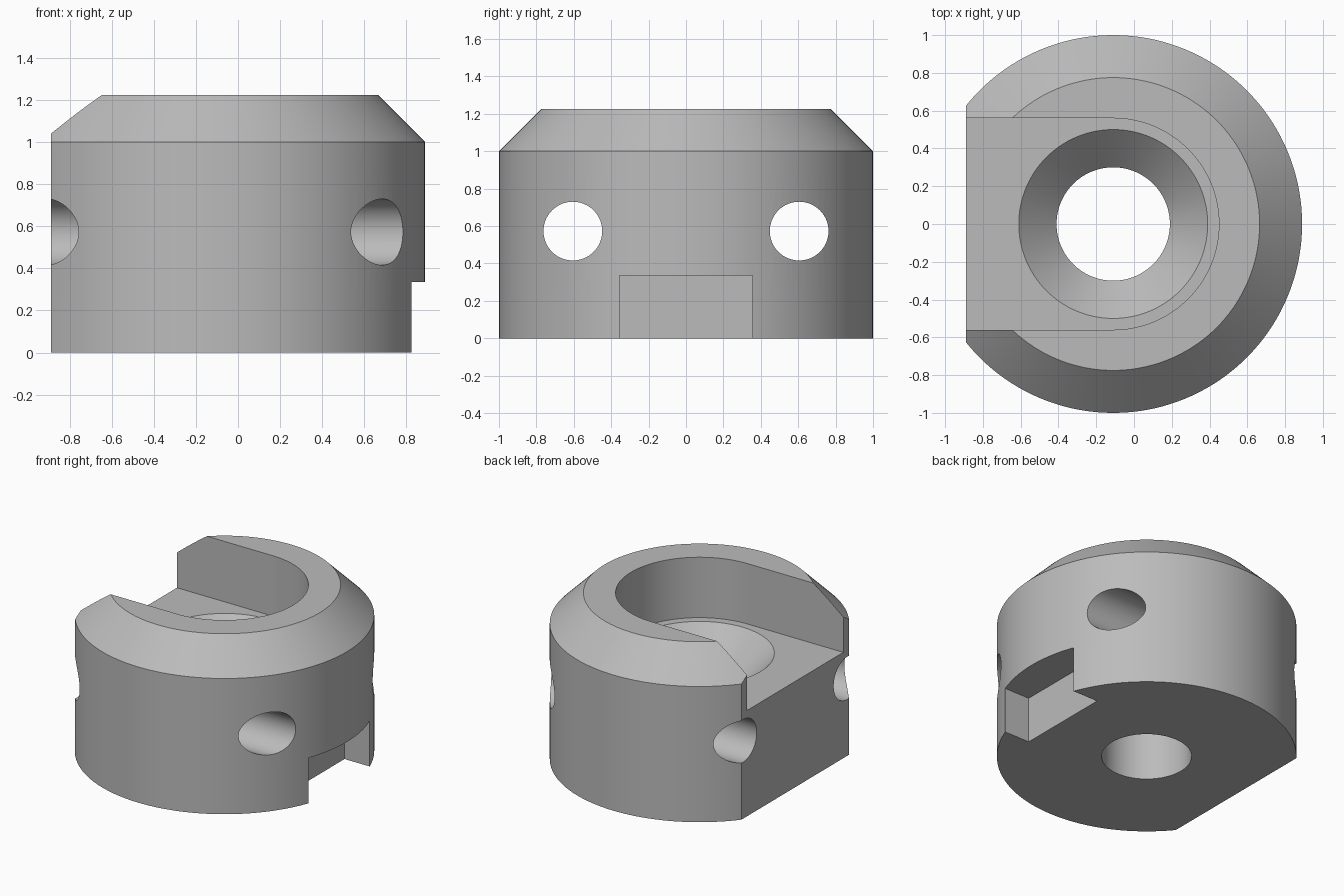
import bpy
import bmesh
from math import cos, sin, pi
from mathutils import Matrix, Vector

AXIS_X = -0.11      # centre of the round body
FLAT_X = -0.89      # flat side
SEGMENTS = 144

default = bpy.data.objects.get("Cube")
if default:
    bpy.data.objects.remove(default, do_unlink=True)

grey = bpy.data.materials.new("plain grey")
grey.use_nodes = True
colour = (0.5, 0.5, 0.5, 1)
grey.diffuse_color = colour
grey.node_tree.nodes["Principled BSDF"].inputs["Base Color"].default_value = colour


def make_object(name, bm):
    bmesh.ops.recalc_face_normals(bm, faces=bm.faces)
    mesh = bpy.data.meshes.new(name)
    bm.to_mesh(mesh)
    bm.free()
    mesh.materials.append(grey)
    obj = bpy.data.objects.new(name, mesh)
    bpy.context.collection.objects.link(obj)
    return obj


def turned(name, profile):
    """Closed solid turned about the body axis from (radius, height) points."""
    bm = bmesh.new()
    angles = [2 * pi * i / SEGMENTS for i in range(SEGMENTS)]
    rings = [[bm.verts.new((AXIS_X + r * cos(a), r * sin(a), z)) for a in angles]
             for r, z in profile]
    for low, high in zip(rings, rings[1:]):
        for i in range(SEGMENTS):
            j = (i + 1) % SEGMENTS
            bm.faces.new((low[i], low[j], high[j], high[i]))
    bm.faces.new(rings[0])
    bm.faces.new(rings[-1])
    return make_object(name, bm)


def block(name, low, high):
    low, high = Vector(low), Vector(high)
    bm = bmesh.new()
    bmesh.ops.create_cube(bm, size=1, matrix=Matrix.Translation((low + high) / 2)
                          @ Matrix.Diagonal((high - low).to_4d()))
    return make_object(name, bm)


def slot(name, radius, floor, top):
    """Open-ended slot with a round inner end."""
    bm = bmesh.new()
    points = [(-2, -radius)]
    for i in range(73):
        a = pi * (i / 72 - 0.5)
        points.append((AXIS_X + radius * cos(a), radius * sin(a)))
    points.append((-2, radius))
    face = bm.faces.new([bm.verts.new((x, y, floor)) for x, y in points])
    side = bmesh.ops.extrude_face_region(bm, geom=[face])
    verts = [v for v in side["geom"] if isinstance(v, bmesh.types.BMVert)]
    bmesh.ops.translate(bm, verts=verts, vec=(0, 0, top - floor))
    return make_object(name, bm)


def cross_hole(name, y, z, radius):
    bm = bmesh.new()
    bmesh.ops.create_cone(bm, cap_ends=True, segments=64, radius1=radius,
                          radius2=radius, depth=4,
                          matrix=Matrix.Translation((0, y, z)) @ Matrix.Rotation(pi / 2, 4, "Y"))
    return make_object(name, bm)


# Round body with chamfered top
body = turned("collar_body", [(1, 0), (1, 1), (0.775, 1.225)])

# Flat side, slot, countersunk bore, bottom notch and two cross holes
cutters = [
    block("flat_cutter", (-2, -2, -1), (FLAT_X, 2, 2)),
    slot("slot_cutter", 0.56, 0.78, 1.6),
    turned("bore_cutter", [(0.3, -0.2), (0.3, 0.58), (0.52, 0.80)]),
    block("notch_cutter", (0.62, -0.355, -0.2), (1.4, 0.355, 0.335)),
]
for side in (-1, 1):
    cutters.append(cross_hole("cross_hole_cutter", side * 0.605, 0.573, 0.157))

bpy.context.view_layer.objects.active = body
for cutter in cutters:
    cutter.hide_render = True
    cut = body.modifiers.new(cutter.name, "BOOLEAN")
    cut.operation = "DIFFERENCE"
    cut.solver = "EXACT"
    cut.object = cutter
    bpy.ops.object.modifier_apply(modifier=cut.name)
    bpy.data.objects.remove(cutter, do_unlink=True)

# Smooth the round walls, keep the machined edges crisp
bpy.ops.object.select_all(action="DESELECT")
body.select_set(True)
bpy.ops.object.shade_smooth_by_angle(angle=pi / 6)
